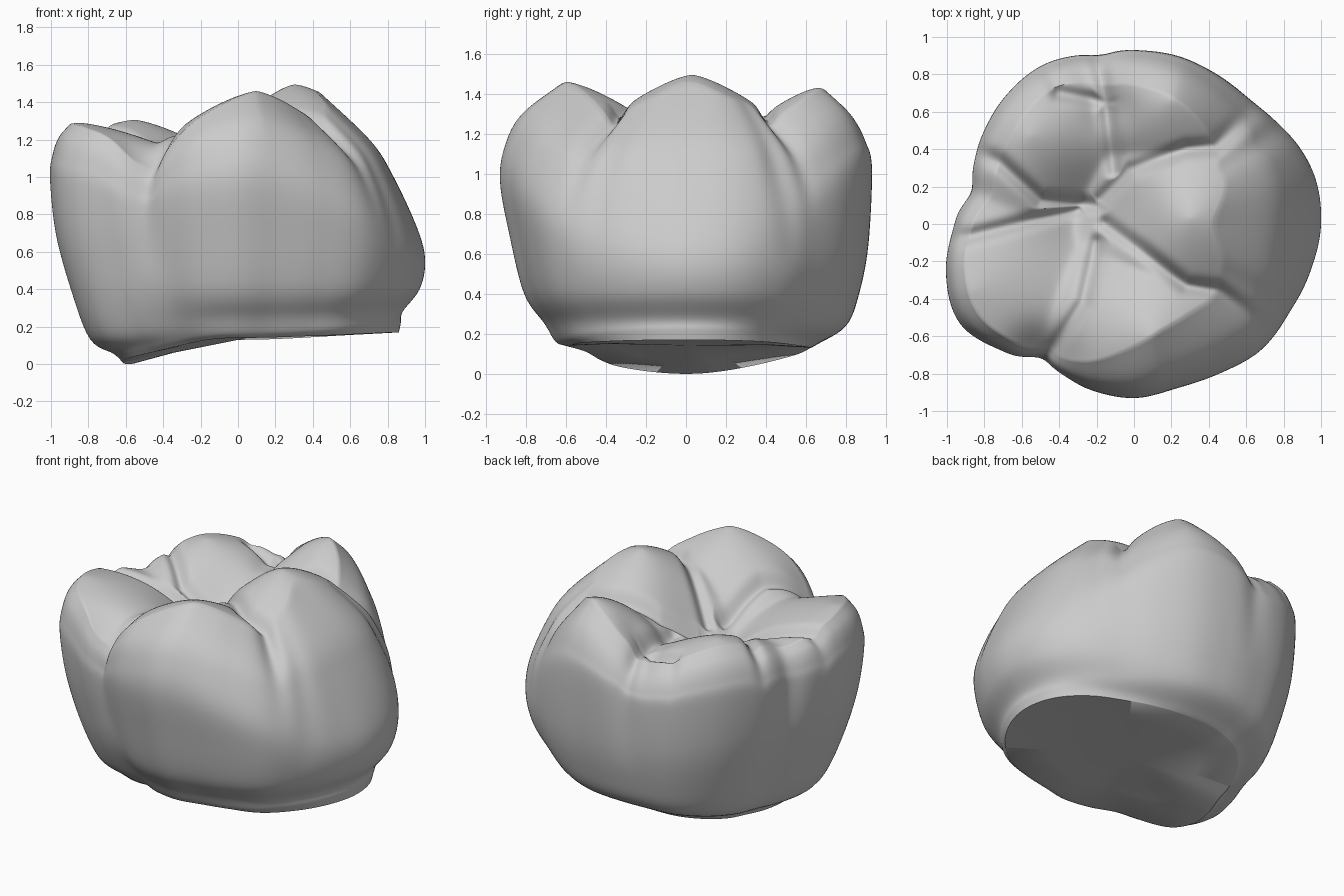
import bpy, bmesh, math
from mathutils import Vector
from mathutils.geometry import intersect_point_line

cube = bpy.data.objects.get("Cube")
if cube:
    bpy.data.objects.remove(cube)

enamel = bpy.data.materials.new("warm_grey_enamel")
enamel.use_nodes = True
colour = (0.6, 0.6, 0.6, 1)
enamel.diffuse_color = colour
enamel.node_tree.nodes["Principled BSDF"].inputs["Base Color"].default_value = colour

SEGMENTS, SIDE_STEPS, TOP_STEPS = 360, 6, 56
FOSSA = Vector((-0.2, 0.08))

# Widest outline, one radius every 15 degrees
OUTLINE = [1, 1, .965, .92, .92, .93, .93, .945, .98, .97, .94, .91,
           .96, 1.04, 1.07, .97, .89, .915, .93, .91, .93, .97, .97, .98]

# Crest line as a share of the outline, every 30 degrees
CREST = [.42, .58, .72, .8, .86, .85, .9, .9, .93, .7, .6, .57]

# Side profiles (share of outline, height) for +x, +y, -x, -y, from neck to crest
PROFILES = [
    [(.86, .17), (.87, .22), (.88, .28), (.97, .4), (1, .55), (.96, .72), (.83, 1), (.7, 1.2), (.42, 1.46)],
    [(.67, .13), (.71, .15), (.86, .24), (.93, .4), (.98, .65), (1, 1.05), (.97, 1.18), (.9, 1.3), (.78, 1.4)],
    [(.61, 0), (.66, .05), (.79, .13), (.89, .4), (.97, .7), (1, 1), (.985, 1.12), (.95, 1.21), (.89, 1.27)],
    [(.64, .14), (.7, .16), (.76, .25), (.87, .4), (.95, .7), (1, .97), (.97, 1.15), (.88, 1.3), (.68, 1.44)],
]
WALL_START = .5

# Cusp tips (x, y, height) and how steeply each falls away
CUSPS = [(.1, -.6, 1.46, .65), (.3, .03, 1.5, .75), (.2, .66, 1.43, .8),
         (-.55, .47, 1.31, .5), (-.85, -.35, 1.29, .35)]

# Soft hollows: x, y, depth, width
HOLLOWS = [(-.2, .08, .14, .28), (-.5, -.73, .13, .16), (-.12, .62, .05, .12)]

# Fissure paths on the chewing surface
FISSURES = [[(-.2, .1), (-.5, .13), (-.75, .36)], [(-.3, .08), (-.9, -.07)],
            [(-.2, -.1), (-.27, -.42), (-.48, -.74)], [(-.1, .28), (-.14, .6), (-.19, .9)],
            [(-.14, .65), (-.4, .7)], [(-.15, 0), (.03, -.13), (.28, -.33), (.6, -.37)],
            [(-.18, .13), (-.02, .29), (.28, .4), (.6, .42)]]
FISSURE_DEPTH, FISSURE_WIDTH = .05, .04

# Grooves running down the outer wall: angle, depth
WALL_GROOVES = [(33, .03), (-28, .018), (101, .02), (169, .03), (235, .04)]


def spline(a, b, c, d, t):
    """Smooth interpolation between b and c."""
    return b + .5 * t * (c - a + t * (2*a - 5*b + 4*c - d + t * (3*(b - c) + d - a)))


def around(table, angle):
    """Smoothly read a table spread evenly around the circle."""
    pos = angle / math.tau * len(table)
    i = math.floor(pos)
    return spline(*(table[(i + k) % len(table)] for k in (-1, 0, 1, 2)), pos - i)


def fissure_distance(p):
    best = 1
    for path in FISSURES:
        for a, b in zip(path, path[1:]):
            a, b = Vector(a), Vector(b)
            t = intersect_point_line(p, a, b)[1]
            best = min(best, (p - a.lerp(b, min(1, max(0, t)))).length)
    return best


def chewing_height(x, y):
    """Rounded cusps joined at creases, with hollows and fissures."""
    k = .015
    cones = [z - s * math.hypot(x - cx, y - cy) ** 1.4 for cx, cy, z, s in CUSPS]
    top = max(cones)
    z = top + k * math.log(sum(math.exp((c - top) / k) for c in cones))
    for hx, hy, depth, width in HOLLOWS:
        z -= depth * math.exp(-(math.hypot(x - hx, y - hy) / width) ** 2)
    return z - FISSURE_DEPTH * math.exp(-(fissure_distance(Vector((x, y))) / FISSURE_WIDTH) ** 2)


def column(angle):
    """Points from neck to crest, then inward to the fossa."""
    weights = [max(0, math.cos(angle - q * math.pi / 2)) ** 2 for q in range(4)]
    keys = []
    for level in zip(*PROFILES):
        keys.append([sum(w * p[n] for w, p in zip(weights, level)) for n in (0, 1)])
    # Move the upper wall so that it meets the crest line
    last = len(keys) - 1
    inset = (1 - around(CREST, angle)) / (1 - keys[last][0])
    for key in keys[last - 2:]:
        key[0] = 1 - (1 - key[0]) * inset
    size = around(OUTLINE, angle)
    direction = Vector((math.cos(angle), math.sin(angle)))
    groove = 0
    for a, depth in WALL_GROOVES:
        off = (math.degrees(angle) - a + 180) % 360 - 180
        groove += depth * math.exp(-(off / 5) ** 2)
    crest = direction * (size * keys[last][0] - groove)
    drop = chewing_height(*crest) - keys[last][1]
    points = []
    for i in range(last):
        near = [keys[min(last, max(0, i + k))] for k in (-1, 0, 1, 2)]
        for j in range(SIDE_STEPS):
            r, z = (spline(*(p[n] for p in near), j / SIDE_STEPS) for n in (0, 1))
            rise = max(0, (z - WALL_START) / (keys[last][1] - WALL_START))
            x, y = direction * (r * size - groove * min(1, rise * 1.5))
            points.append((x, y, z + drop * rise ** 1.5))
    for j in range(TOP_STEPS):
        x, y = crest.lerp(FOSSA, j / TOP_STEPS)
        points.append((x, y, chewing_height(x, y)))
    return points


# Crown shell
bm = bmesh.new()
columns = [[bm.verts.new(p) for p in column(math.tau * s / SEGMENTS)] for s in range(SEGMENTS)]
pit = bm.verts.new((*FOSSA, chewing_height(*FOSSA)))
for s, left in enumerate(columns):
    right = columns[(s + 1) % SEGMENTS]
    for i in range(len(left) - 1):
        bm.faces.new((left[i], right[i], right[i + 1], left[i + 1]))
    bm.faces.new((left[-1], right[-1], pit))

# Slightly hollow underside
rim = [c[0] for c in columns]
centre = sum((v.co for v in rim), Vector()) / SEGMENTS
inner = [bm.verts.new(v.co.lerp(centre, .35) + Vector((0, 0, .02))) for v in rim]
hub = bm.verts.new(centre + Vector((0, 0, .03)))
for s in range(SEGMENTS):
    n = (s + 1) % SEGMENTS
    bm.faces.new((rim[n], rim[s], inner[s], inner[n]))
    bm.faces.new((inner[n], inner[s], hub))
bmesh.ops.recalc_face_normals(bm, faces=bm.faces)

# Rest the crown on the ground
lowest = min(v.co.z for v in bm.verts)
bmesh.ops.translate(bm, vec=(0, 0, -lowest), verts=bm.verts)
mesh = bpy.data.meshes.new("tooth_crown")
bm.to_mesh(mesh)
bm.free()
mesh.materials.append(enamel)
crown = bpy.data.objects.new("tooth_crown", mesh)
bpy.context.collection.objects.link(crown)
bpy.context.view_layer.objects.active = crown
crown.select_set(True)
bpy.ops.object.shade_smooth_by_angle(angle=math.radians(60))
